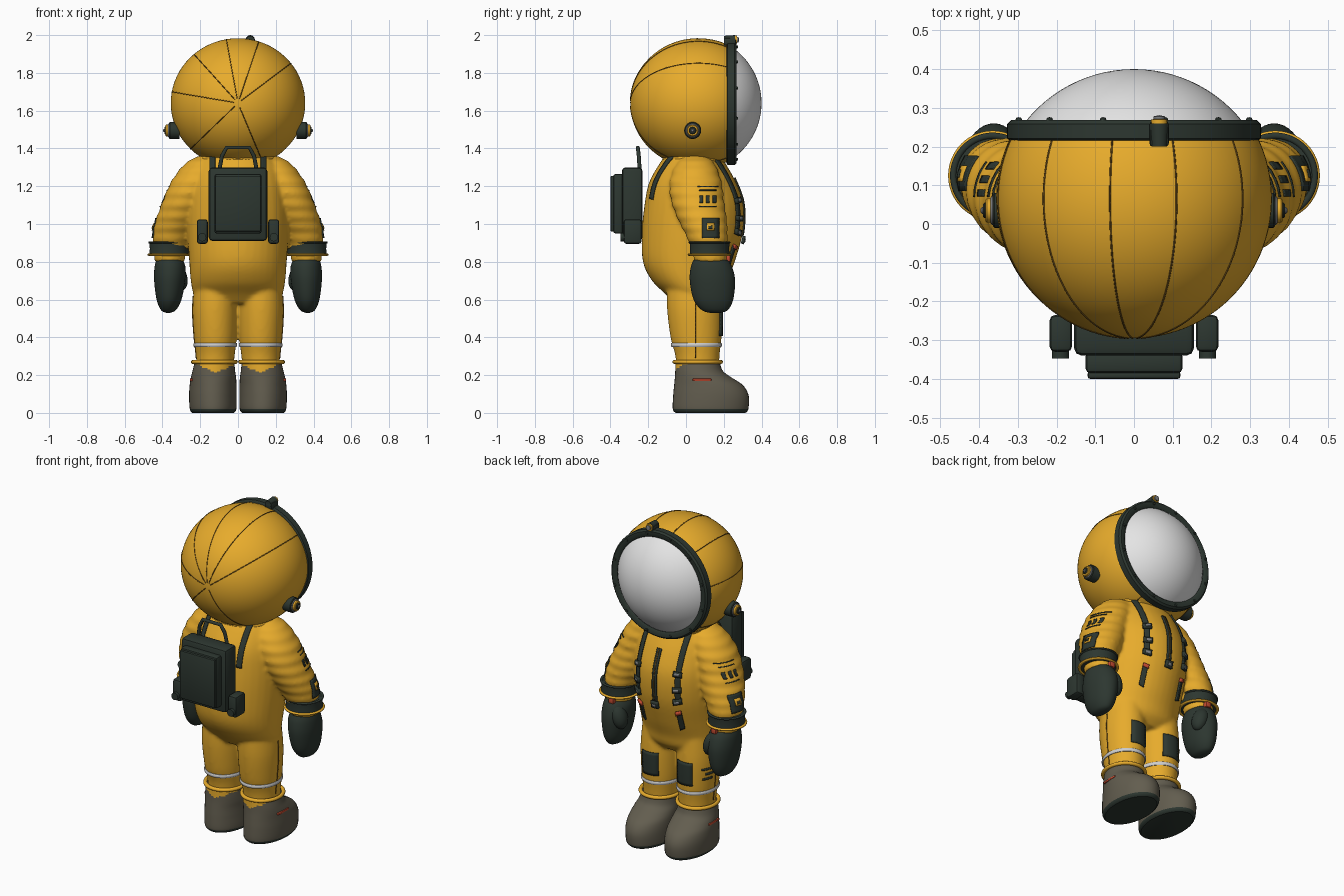
import bpy, bmesh, math
from mathutils import Vector, Matrix
from mathutils.bvhtree import BVHTree

cube = bpy.data.objects.get("Cube")
if cube:
    bpy.data.objects.remove(cube, do_unlink=True)


def material(name, *rgb):
    m = bpy.data.materials.new(name)
    m.use_nodes = True
    m.diffuse_color = (*rgb, 1)
    m.node_tree.nodes["Principled BSDF"].inputs["Base Color"].default_value = (*rgb, 1)
    return m


ORANGE = material("suit_orange", .8, .41, .025)
DARK = material("dark_green", .026, .038, .03)
BOOT = material("boot_grey", .123, .11, .078)
VISOR = material("visor_white", .78, .78, .78)
RED = material("tab_red", .55, .07, .03)
METAL = material("metal_grey", .2, .21, .22)
STRIPE = material("reflective_stripe", .62, .62, .62)
SEAM = material("seam_brown", .15, .075, .01)


def finish(name, bm, *mats, angle=40):
    bmesh.ops.recalc_face_normals(bm, faces=bm.faces)
    me = bpy.data.meshes.new(name)
    bm.to_mesh(me)
    bm.free()
    for m in mats:
        me.materials.append(m)
    me.shade_smooth()
    me.set_sharp_from_angle(angle=math.radians(angle))
    ob = bpy.data.objects.new(name, me)
    bpy.context.collection.objects.link(ob)
    return ob


def spline(keys, steps):
    """Catmull-Rom interpolation through tuples."""
    k = [keys[0], *keys, keys[-1]]
    out = []
    for i in range(len(keys) - 1):
        for j in range(steps):
            t = j / steps
            out.append([(2*b + (c-a)*t + (2*a-5*b+4*c-d)*t*t + (3*b-a-3*c+d)*t**3) / 2
                        for a, b, c, d in zip(*k[i:i+4])])
    return out + [list(keys[-1])]


def loft(bm, keys, side=1, steps=5, n=40, ripple=0):
    """Skin of elliptical sections: z, centre x, centre y, radius x, radius y."""
    rings = []
    for i, (z, cx, cy, rx, ry) in enumerate(spline(keys, steps)):
        k = 1 + ripple * math.sin(i * 1.25)
        rings.append([bm.verts.new((side * (cx + k*rx*math.cos(a)), cy + k*ry*math.sin(a), z))
                      for a in (math.tau * j / n for j in range(n))])
    for a, b in zip(rings, rings[1:]):
        for j in range(n):
            bm.faces.new((a[j], a[(j+1) % n], b[(j+1) % n], b[j]))
    bm.faces.new(rings[0])
    bm.faces.new(rings[-1])


def lathe(name, profile, mat, loc, axis="z", closed=False, scale=(1, 1), n=64):
    """Spin (radius, height) points round an axis; a closed profile makes a ring."""
    bm = bmesh.new()
    pts = profile + profile[:1] if closed else profile
    vs = [bm.verts.new((r, 0, h)) for r, h in pts]
    es = [bm.edges.new(p) for p in zip(vs, vs[1:])]
    bmesh.ops.spin(bm, geom=vs + es, axis=(0, 0, 1), cent=(0, 0, 0), angle=math.tau, steps=n)
    bmesh.ops.remove_doubles(bm, verts=bm.verts, dist=1e-5)
    turn = {"z": Matrix(), "y": Matrix.Rotation(-math.pi/2, 4, "X"),
            "x": Matrix.Rotation(math.pi/2, 4, "Y"), "-x": Matrix.Rotation(-math.pi/2, 4, "Y")}[axis]
    bm.transform(Matrix.Translation(loc) @ turn @ Matrix.Diagonal((*scale, 1, 1)))
    return finish(name, bm, mat)


def rim(name, mat, loc, rx, ry, thick, tall):
    prof = [(1 + thick/rx*math.cos(a), tall*math.sin(a)) for a in (math.tau*i/10 for i in range(10))]
    return lathe(name, prof, mat, loc, closed=True, scale=(rx, ry))


def box(name, lo, hi, mat, bevel=.012):
    bm = bmesh.new()
    lo, hi = Vector(lo), Vector(hi)
    bmesh.ops.create_cube(bm, size=1, matrix=Matrix.Translation((lo+hi)/2) @ Matrix.Diagonal((*(hi-lo), 1)))
    bmesh.ops.bevel(bm, geom=bm.edges[:], offset=bevel, segments=2, affect="EDGES", profile=.5)
    return finish(name, bm, mat)


def pipe(name, pts, radius, mat):
    cu = bpy.data.curves.new(name, "CURVE")
    cu.dimensions = "3D"
    cu.bevel_depth, cu.bevel_resolution, cu.use_fill_caps = radius, 2, True
    sp = cu.splines.new("POLY")
    sp.points.add(len(pts) - 1)
    for p, q in zip(sp.points, pts):
        p.co = (*q, 1)
    cu.materials.append(mat)
    bpy.context.collection.objects.link(bpy.data.objects.new(name, cu))


# Suit: torso, sleeves and trouser legs fused into one skin
bm = bmesh.new()
loft(bm, [(.58, 0, .045, .19, .11), (.63, 0, .045, .235, .155), (.70, 0, .02, .25, .2),
          (.80, 0, .015, .258, .243), (.95, 0, .033, .268, .267), (1.1, 0, .042, .268, .262),
          (1.22, 0, .035, .25, .23), (1.32, 0, .035, .215, .175), (1.39, 0, .04, .16, .13)])
for s in (1, -1):
    loft(bm, [(1.36, .16, .05, .05, .05), (1.32, .18, .05, .1, .1), (1.23, .225, .05, .125, .135),
              (1.13, .27, .06, .125, .14), (1.03, .31, .085, .122, .13), (.94, .345, .11, .105, .11),
              (.85, .36, .125, .084, .09), (.80, .362, .13, .08, .086)], s, steps=8, ripple=.028)
    loft(bm, [(.24, .122, .062, .098, .112), (.31, .12, .06, .103, .118), (.40, .12, .053, .113, .135),
              (.55, .122, .045, .119, .145), (.7, .12, .04, .11, .14)], s)
suit = finish("suit", bm, ORANGE)
mod = suit.modifiers.new("fuse", "REMESH")
mod.mode, mod.voxel_size = "VOXEL", .011
mod = suit.modifiers.new("relax", "SMOOTH")
mod.iterations = 5
graph = bpy.context.evaluated_depsgraph_get()
fused = bpy.data.meshes.new_from_object(suit.evaluated_get(graph))
suit.modifiers.clear()
suit.data = fused
fused.shade_smooth()
tree = BVHTree.FromPolygons([v.co for v in fused.vertices], [p.vertices[:] for p in fused.polygons])


def plate(name, rays, across, width, mat, lift=.003, thick=.008, cols=5):
    """Strip laid on the suit: every (start, direction) ray is cast across the width."""
    bm = bmesh.new()
    rows = []
    for start, d in rays:
        hits = [tree.ray_cast(start + across * width * (c/(cols-1) - .5), d)[0] for c in range(cols)]
        if all(hits):
            rows.append([bm.verts.new(h - d * lift) for h in hits])
    for a, b in zip(rows, rows[1:]):
        for c in range(cols - 1):
            bm.faces.new((a[c], a[c+1], b[c+1], b[c]))
    ob = finish(name, bm, mat)
    mod = ob.modifiers.new("thickness", "SOLIDIFY")
    mod.thickness, mod.offset = thick, 0


def arc(x, a0, a1, n=24):
    """Rays aimed at the chest centre, swept from front over the shoulder to the back."""
    out = []
    for i in range(n + 1):
        a = math.radians(a0 + (a1 - a0) * i / n)
        d = Vector((0, math.cos(a), math.sin(a)))
        out.append((Vector((x, .04, 1.05)) + d * .9, -d))
    return out


def line(x, y, z0, z1, d, n=8):
    return [(Vector((x, y, z0 + (z1-z0)*i/n)), Vector(d)) for i in range(n + 1)]


X, Y = Vector((1, 0, 0)), Vector((0, 1, 0))

# Helmet shell, visor, frame and stitched seams
HC = Vector((0, .065, 1.64))
shell = [(.356*math.cos(t), .36*math.sin(t)) for t in (math.radians(-90 + 118*i/32) for i in range(33))]
lathe("helmet_shell", shell, ORANGE, HC, "y", scale=(1, .965), n=72)
R = .358
half = math.asin(.295 / R)
lathe("visor", [(R*math.sin(half*i/14), R*math.cos(half*i/14) - R) for i in range(15)], VISOR, (0, .4, 1.64), "y")
lathe("visor_frame", [(.285, .0), (.285, .045), (.295, .053), (.318, .053), (.328, .043), (.328, .006), (.32, 0)],
      DARK, (0, .215, 1.64), "y", closed=True)
for i, deg in enumerate((38, 72, 100, 131, 170, 225, 292)):
    a = math.radians(deg)
    pipe(f"helmet_seam_{i}", [HC + Vector((r*math.cos(a), h, .965*r*math.sin(a))) for r, h in shell[1:]], .0024, SEAM)
for i in range(12):
    a = math.tau * (i + .5) / 12
    lathe("frame_screw", [(0, .01), (.007, .008), (.009, 0)], DARK,
          (.308*math.cos(a), .266, 1.64 + .308*math.sin(a)), "y", n=10)
box("lamp_mount", (.04, .2, 1.945), (.09, .265, 1.985), DARK, .008)
lathe("lamp_body", [(0, 0), (.02, 0), (.024, .06), (.0, .06)], DARK, (.065, .2, 1.976), "y", n=20)
lathe("lamp_rim", [(.021, 0), (.021, .012), (0, .014)], ORANGE, (.065, .258, 1.976), "y", n=20)
lathe("lamp_lens", [(.015, 0), (.015, .018), (0, .021)], METAL, (.065, .26, 1.976), "y", n=20)
rim("neck_ring", ORANGE, (0, .045, 1.345), .185, .155, .018, .018)

# Ear fittings
for s, ax in ((1, "x"), (-1, "-x")):
    for part, mat, r, h0, h1 in (("ear_base", DARK, .045, .31, .364), ("ear_washer", METAL, .037, .36, .37),
                                 ("ear_ring", ORANGE, .031, .365, .384), ("ear_cap", DARK, .02, .38, .39),
                                 ("ear_bolt", METAL, .009, .385, .396)):
        lathe(part, [(0, h0), (r, h0), (r, h1 - .004), (r - .004, h1), (0, h1)], mat, (0, .035, 1.495), ax, n=28)

# Backpack
box("pack_body", (-.155, -.34, .91), (.155, -.23, 1.3), DARK, .02)
box("pack_panel", (-.125, -.385, .95), (.125, -.33, 1.265), DARK, .012)
box("pack_lid", (-.12, -.4, .96), (.12, -.38, 1.255), DARK, .007)
pipe("pack_handle", [(-.1, -.245, 1.28), (-.085, -.25, 1.36), (-.06, -.255, 1.405), (.06, -.255, 1.405),
                     (.085, -.25, 1.36), (.1, -.245, 1.28)], .011, DARK)
for s in (1, -1):
    box("pack_pod", [min(s*.16, s*.218), -.33, .895], [max(s*.16, s*.218), -.235, 1.025], DARK, .014)
    lathe("pod_cap", [(0, -.012), (.022, -.012), (.022, .01), (0, .01)], DARK, (s*.19, -.335, .93), "y", n=20)

# Front zip and pull
plate("front_zip", arc(0, -24, 42), X, .03, DARK)
plate("zip_teeth", arc(0, -22, 42), X, .006, SEAM, .007, .004, 2)
plate("zip_pull", arc(0, -31, -23, 3), X, .045, DARK, .012, .016)
plate("zip_pull_clip", arc(0, -28.5, -25.5, 2), X, .022, METAL, .021, .006)

for s in (1, -1):
    # Harness straps, buckles and red tabs
    plate("harness_strap", arc(s*.135, -24, 160, 60), X, .028, DARK, .006, .009)
    plate("lower_strap", arc(s*.13, -58, -38, 12), X, .026, DARK, .006, .009)
    plate("strap_tab", arc(s*.13, -40, -36, 2), X, .03, RED, .012, .014)
    for a in (-25, -8, 14):
        plate("strap_buckle", arc(s*.135, a, a + 7, 2), X, .045, DARK, .014, .016)
        plate("buckle_clip", arc(s*.135, a + 2, a + 5, 2), X, .025, METAL, .023, .006)

    # Knee patches and trouser side seam
    plate("knee_patch", line(s*.117, 1, .408, .548, (0, -1, 0)), X, .105, DARK)
    plate("side_seam", line(s, .05, .29, .62, (-s, 0, 0), 16), Y, .004, SEAM, .001, .004, 2)

    # Sleeve badge and label marks
    side = (-s, 0, 0)
    plate("sleeve_badge", line(s, .13, .925, 1.03, side), Y, .09, DARK)
    plate("badge_field", line(s, .13, .965, 1.005, side, 3), Y, .04, ORANGE, .008, .006)
    plate("badge_mark", line(s, .13, .975, .99, side, 3), Y, .02, DARK, .012, .004)
    for z, h, w in ((1.195, .005, .11), (1.175, .005, .09), (1.09, .005, .09)):
        plate("label_line", line(s, .115, z, z + h, side, 1), Y, w, DARK, .001, .006)
    for y in (.08, .115, .15):
        plate("label_mark", line(s, y, 1.112, 1.15, side, 3), Y, .018, DARK, .001, .006)

    # Cuff, rims and glove
    lathe("cuff", [(.6, .835), (1, .835), (.97, .87), (1, .902), (.7, .904)], DARK, (s*.365, .125, 0), scale=(.105, .106))
    rim("cuff_lower_rim", ORANGE, (s*.365, .125, .838), .106, .107, .009, .007)
    rim("cuff_upper_rim", DARK, (s*.365, .125, .902), .102, .103, .008, .006)
    box("cuff_tab", (s*.35 - .018, .205, .8), (s*.35 + .018, .235, .835), RED, .007)
    bm = bmesh.new()
    loft(bm, [(.53, .37, .155, .012, .03), (.545, .368, .152, .04, .07), (.6, .365, .145, .066, .105),
              (.7, .362, .14, .082, .12), (.77, .36, .135, .082, .11), (.81, .362, .13, .07, .09)], s)
    finish("glove", bm, DARK, angle=60)
    bm = bmesh.new()
    bmesh.ops.create_uvsphere(bm, u_segments=20, v_segments=12, radius=1, matrix=Matrix.Translation((s*.315, .2, .72))
                              @ Matrix.Rotation(s*.3, 4, "Y") @ Matrix.Diagonal((.045, .05, .075, 1)))
    finish("glove_thumb", bm, DARK)

    # Ankle stripe, ankle rim, boot with dark sole and trouser hem overlap, boot tab
    rim("reflective_band", STRIPE, (s*.12, .055, .36), .111, .13, .005, .011)
    rim("ankle_rim", ORANGE, (s*.125, .062, .27), .113, .122, .011, .011)
    bm = bmesh.new()
    loft(bm, [(0, .132, .13, .11, .185), (.02, .132, .13, .123, .2), (.09, .133, .132, .126, .2),
              (.145, .132, .12, .124, .183), (.185, .13, .093, .12, .152), (.22, .128, .07, .113, .127),
              (.262, .125, .062, .106, .118)], s)
    for f in bm.faces:
        c = f.calc_center_median()
        hem = c.y < .03 and c.z > .212 + .45 * abs(abs(c.x) - .115)
        f.material_index = 1 if c.z < .02 else 2 if hem else 0
    finish("boot", bm, BOOT, DARK, ORANGE)
    box("boot_tab", (s*.247 - .008, .035, .168), (s*.247 + .008, .135, .182), RED, .005)

# Marks on the right thigh
for z, y, w in ((.5, .11, .07), (.47, .1, .05), (.44, .11, .06)):
    plate("leg_mark", line(-1, y, z, z + .012, (1, 0, 0), 1), Y, w, DARK, .001, .006)
